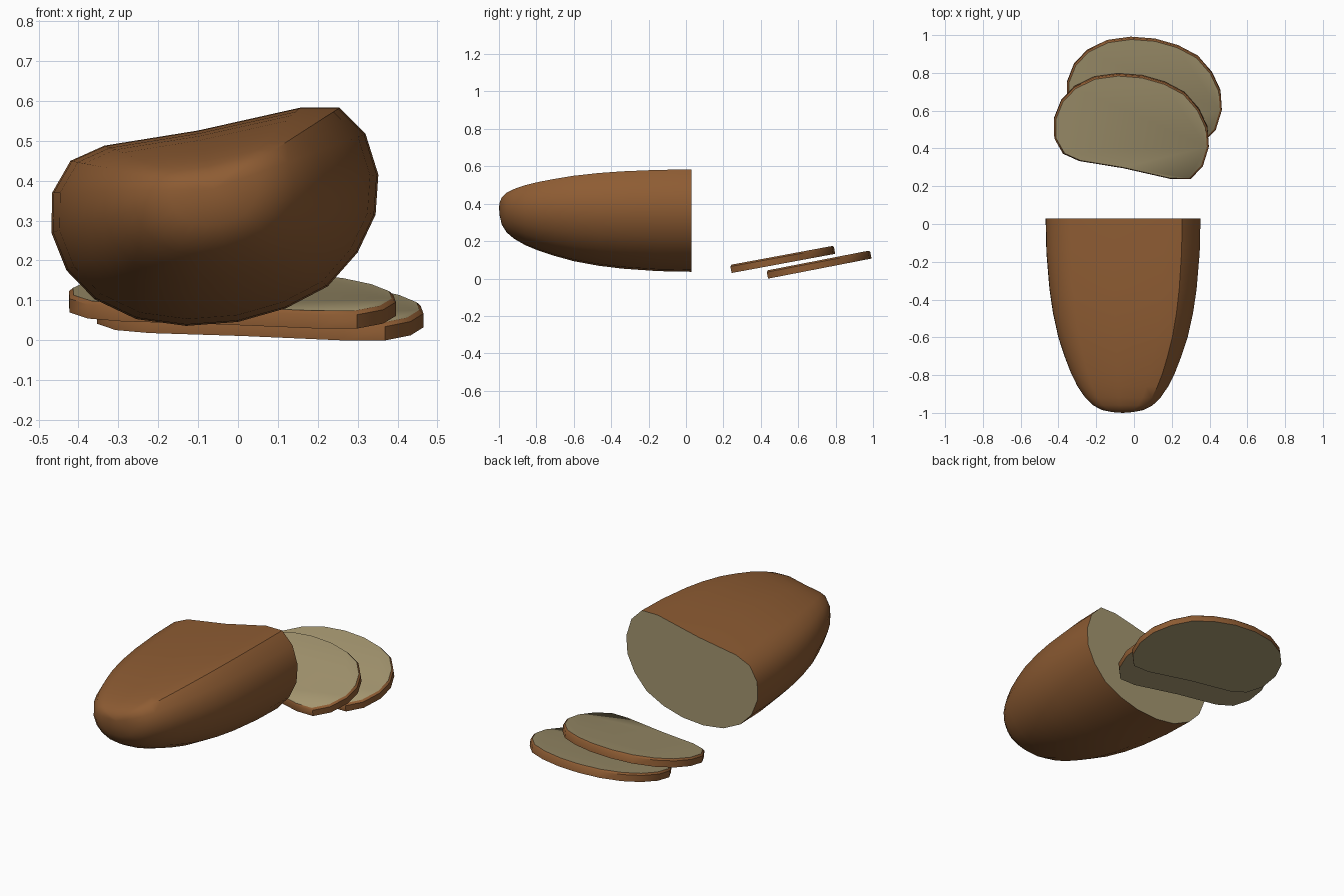
import bpy, bmesh, math
from mathutils import Vector

if "Cube" in bpy.data.objects:
    bpy.data.objects.remove(bpy.data.objects["Cube"])

# Cross-section of the loaf (x, z), going round from the top right
PROFILE = [(0.155, 0.583), (0.255, 0.583), (0.32, 0.517), (0.352, 0.415),
           (0.345, 0.315), (0.30, 0.22), (0.225, 0.135), (0.12, 0.08),
           (0.0, 0.046), (-0.13, 0.036), (-0.255, 0.053), (-0.36, 0.103),
           (-0.43, 0.175), (-0.468, 0.27), (-0.466, 0.37), (-0.42, 0.45),
           (-0.335, 0.488), (-0.10, 0.526)]


def material(name, rgb):
    m = bpy.data.materials.new(name)
    m.diffuse_color = (*rgb, 1)
    m.use_nodes = True
    m.node_tree.nodes["Principled BSDF"].inputs["Base Color"].default_value = m.diffuse_color
    return m


crust = material("crust brown", (0.27, 0.107, 0.033))
crumb = material("crumb beige", (0.37, 0.302, 0.160))


def loft(name, rings, tip=None):
    """Skin rings of points; first ring gets a crumb cap, last a cap or a tip."""
    bm = bmesh.new()
    vs = [[bm.verts.new(p) for p in ring] for ring in rings]
    n = len(vs[0])
    for a, b in zip(vs, vs[1:]):
        for i in range(n):
            bm.faces.new((a[i], a[(i + 1) % n], b[(i + 1) % n], b[i]))
    caps = [bm.faces.new(vs[0])]
    if tip is None:
        caps.append(bm.faces.new(vs[-1]))
    else:
        t = bm.verts.new(tip)
        for i in range(n):
            bm.faces.new((vs[-1][i], vs[-1][(i + 1) % n], t))
    for f in caps:
        f.material_index = 1
    bmesh.ops.recalc_face_normals(bm, faces=bm.faces)
    me = bpy.data.meshes.new(name)
    bm.to_mesh(me)
    bm.free()
    me.materials.append(crust)
    me.materials.append(crumb)
    ob = bpy.data.objects.new(name, me)
    bpy.context.collection.objects.link(ob)
    bpy.ops.object.select_all(action='DESELECT')
    ob.select_set(True)
    bpy.context.view_layer.objects.active = ob
    bpy.ops.object.shade_smooth_by_angle(angle=math.radians(40))
    return ob


# Loaf: the cross-section shrinks towards the rounded heel
CX, CZ = -0.06, 0.38
STATIONS = [(0.03, 1.0), (-0.15, 0.99), (-0.345, 0.95), (-0.47, 0.905),
            (-0.60, 0.835), (-0.70, 0.755), (-0.79, 0.67), (-0.86, 0.585),
            (-0.92, 0.485), (-0.96, 0.385), (-0.985, 0.265), (-0.996, 0.13)]
loft("loaf", [[(CX + (x - CX) * s, y, CZ + (z - CZ) * s) for x, z in PROFILE]
              for y, s in STATIONS], tip=(CX, -1.0, CZ))


# Slices: same cross-section laid down, tilted, slightly narrower on top
def cut_slice(name, dx, y0, z0, tilt, thick=0.044):
    t = math.radians(tilt)
    along = Vector((0, math.cos(t), math.sin(t)))
    up = Vector((0, -math.sin(t), math.cos(t)))
    base = Vector((dx, y0, z0))

    def ring(h, s):
        return [base + Vector((CX + (x - CX) * s, 0, 0)) + up * h
                + along * (0.28 + (0.303 - z) * 1.03 * s) for x, z in PROFILE]
    loft(name, [ring(0, 1), ring(thick * 0.8, 1), ring(thick, 0.975)])


cut_slice("upper_slice", 0.044, 0.252, 0.031, 10.5)
cut_slice("lower_slice", 0.113, 0.447, 0.001, 11.0)
